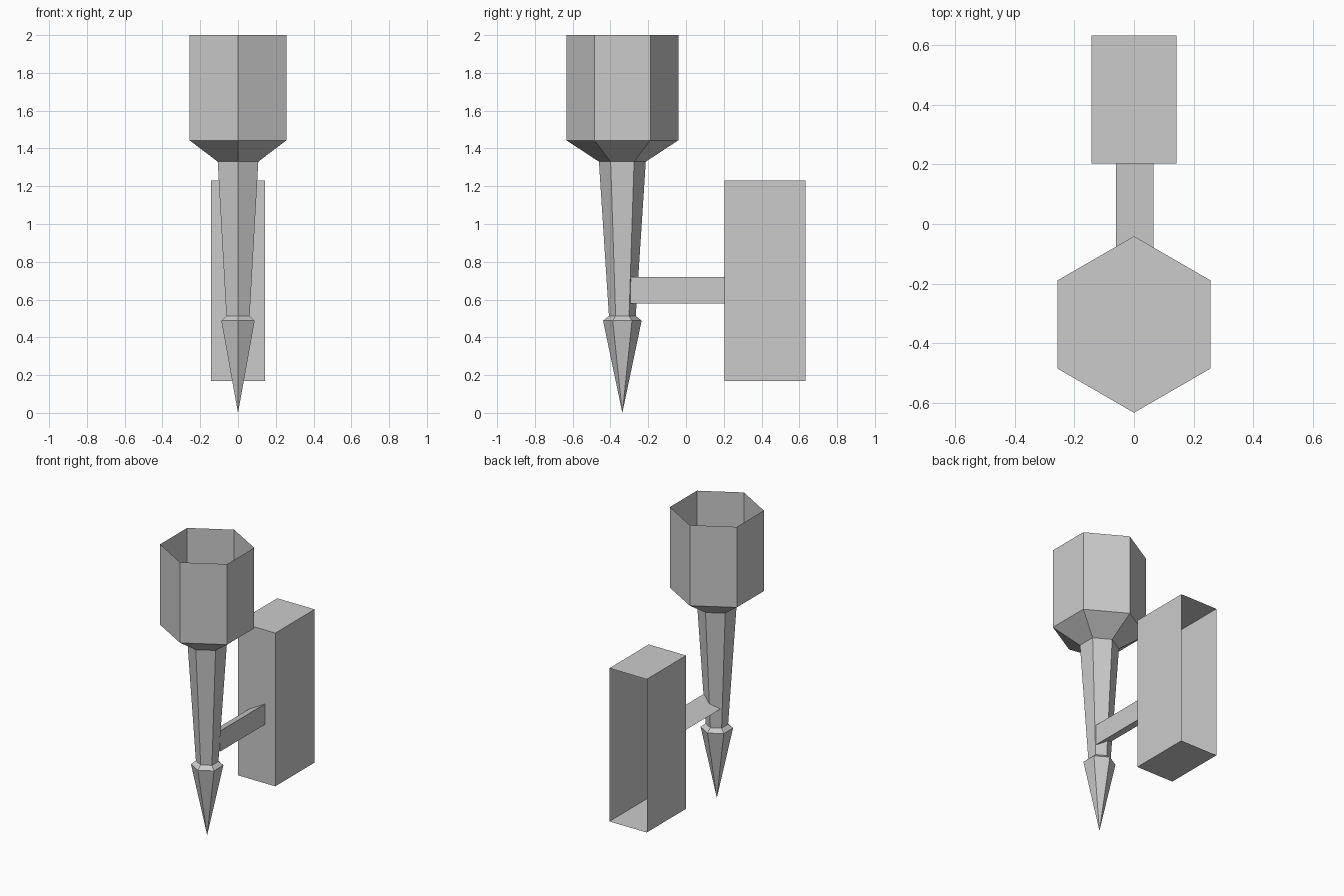
import bpy, bmesh, math

cube = bpy.data.objects.get("Cube")
if cube:
    bpy.data.objects.remove(cube, do_unlink=True)

grey = bpy.data.materials.new("plain grey")
grey.use_nodes = True
colour = (0.6, 0.6, 0.6, 1)
grey.diffuse_color = colour
grey.node_tree.nodes["Principled BSDF"].inputs["Base Color"].default_value = colour

TORCH_Y = -0.337


def finish(name, bm):
    mesh = bpy.data.meshes.new(name)
    bm.to_mesh(mesh)
    bm.free()
    mesh.materials.append(grey)
    obj = bpy.data.objects.new(name, mesh)
    bpy.context.collection.objects.link(obj)
    return obj


def hex_stack(name, rings, cap_bottom=False, cap_top=False):
    """Six-sided shell through (radius, z) rings, corners facing front and back."""
    bm = bmesh.new()
    loops = []
    for radius, z in rings:
        count = 6 if radius else 1
        angles = [math.radians(90 + 60 * i) for i in range(count)]
        loops.append([bm.verts.new((radius * math.cos(a), TORCH_Y + radius * math.sin(a), z))
                      for a in angles])
    for low, high in zip(loops, loops[1:]):
        for i in range(6):
            j = (i + 1) % 6
            if len(low) == 1:
                bm.faces.new((low[0], high[j], high[i]))
            else:
                bm.faces.new((low[i], low[j], high[j], high[i]))
    if cap_bottom:
        bm.faces.new(loops[0][::-1])
    if cap_top:
        bm.faces.new(loops[-1])
    return finish(name, bm)


# Torch: open cup with a flat floor, funnel under it, tapered shaft, spike
hex_stack("cup_wall", [(0.296, 1.443), (0.296, 2.0)])
hex_stack("cup_funnel", [(0.124, 1.33), (0.296, 1.443)], cap_top=True)
hex_stack("shaft", [(0.071, 0.513), (0.124, 1.33)])
hex_stack("spike", [(0, 0), (0.102, 0.488), (0.071, 0.513)])

# Wall box, open at the back
bm = bmesh.new()
bmesh.ops.create_cube(bm, size=1)
back = [f for f in bm.faces if f.normal.y > 0.9]
bmesh.ops.delete(bm, geom=back, context='FACES_ONLY')
bmesh.ops.scale(bm, vec=(0.286, 0.43, 1.06), verts=bm.verts)
bmesh.ops.translate(bm, vec=(0, 0.418, 0.7), verts=bm.verts)
finish("wall_box", bm)

# Three-sided arm between the box and the shaft
bm = bmesh.new()
front = [bm.verts.new((x, -0.293, z)) for x, z in ((0.066, 0.578), (0.066, 0.72), (-0.06, 0.649))]
face = bm.faces.new(front)
ext = bmesh.ops.extrude_face_region(bm, geom=[face], use_keep_orig=True)
moved = [v for v in ext["geom"] if isinstance(v, bmesh.types.BMVert)]
bmesh.ops.translate(bm, vec=(0, 0.496, 0), verts=moved)
bmesh.ops.recalc_face_normals(bm, faces=bm.faces)
finish("arm", bm)
